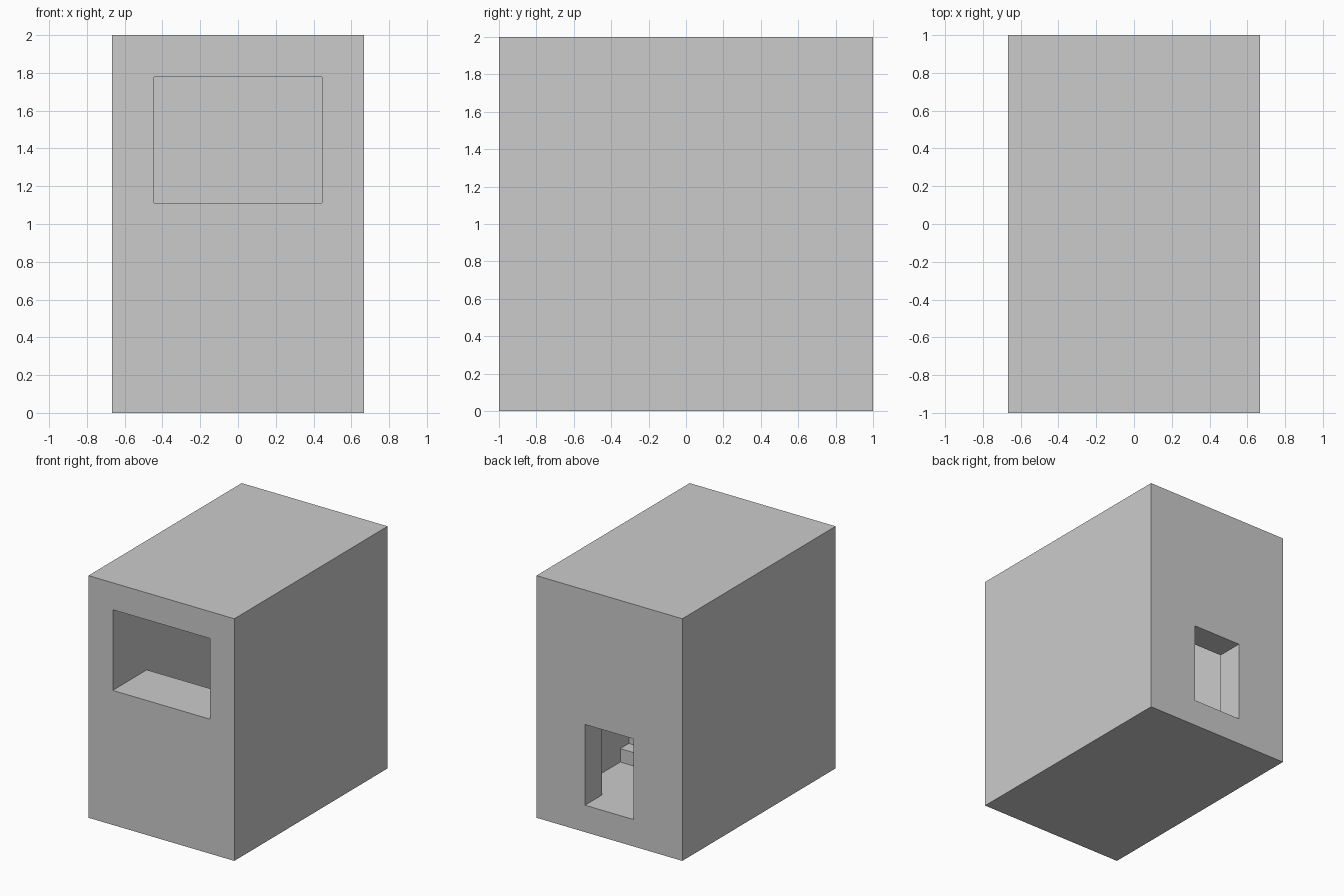
import bpy

if "Cube" in bpy.data.objects:
    bpy.data.objects.remove(bpy.data.objects["Cube"])

U = 2 / 9                      # wall thickness, the module of the whole model
STEP = U / 2                   # stair rise and tread
OVER = 0.1                     # cutter overshoot through the outer walls


def prism(name, profile, half_width):
    """Extrude a (y, z) profile symmetrically along x."""
    n = len(profile)
    verts = [(s * half_width, y, z) for s in (-1, 1) for y, z in profile]
    faces = [tuple(range(n))[::-1], tuple(range(n, 2 * n))]
    faces += [(i, (i + 1) % n, n + (i + 1) % n, n + i) for i in range(n)]
    mesh = bpy.data.meshes.new(name)
    mesh.from_pydata(verts, [], faces)
    import bmesh
    bm = bmesh.new()
    bm.from_mesh(mesh)
    bmesh.ops.recalc_face_normals(bm, faces=bm.faces)
    bm.to_mesh(mesh)
    bm.free()
    obj = bpy.data.objects.new(name, mesh)
    bpy.context.collection.objects.link(obj)
    return obj


def rect(y0, y1, z0, z1):
    return [(y0, z0), (y1, z0), (y1, z1), (y0, z1)]


def cut(target, cutter):
    mod = target.modifiers.new(cutter.name, 'BOOLEAN')
    mod.operation = 'DIFFERENCE'
    mod.solver = 'EXACT'
    mod.object = cutter
    bpy.context.view_layer.objects.active = target
    bpy.ops.object.modifier_apply(modifier=mod.name)
    bpy.data.objects.remove(cutter)


# Outer block
building = prism("building_shell", rect(-1, 1, 0, 2), 3 * U)

# Room: floor, eight stairs rising to a landing, and the front window opening
room = [(1 - U, U)]
for i in range(8):
    y = U - i * STEP
    room += [(y, U + i * STEP), (y, U + (i + 1) * STEP)]
room += [(-1 - OVER, 5 * U), (-1 - OVER, 8 * U), (1 - U, 8 * U)]
cut(building, prism("room_cutter", room, 2 * U))

# Doorway through the back wall
cut(building, prism("door_cutter", rect(1 - 1.5 * U, 1 + OVER, U, 4 * U), U))
